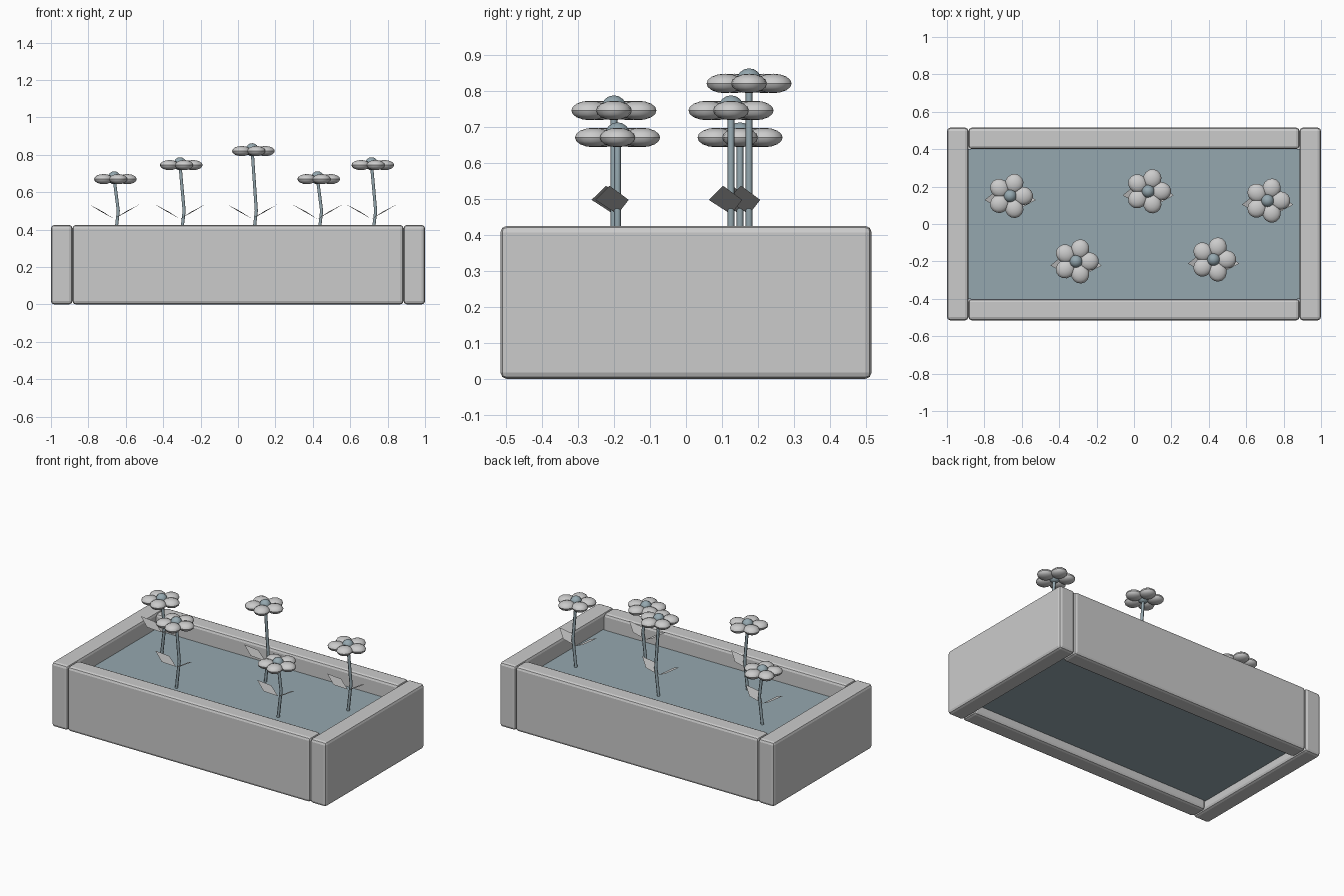
import bpy, math
from mathutils import Matrix

if "Cube" in bpy.data.objects:
    bpy.data.objects.remove(bpy.data.objects["Cube"])

slate = bpy.data.materials.new("slate")
slate.diffuse_color = (0.30, 0.39, 0.43, 1)
slate.use_nodes = True
slate.node_tree.nodes["Principled BSDF"].inputs["Base Color"].default_value = slate.diffuse_color


def smooth(ob, angle=35):
    bpy.ops.object.select_all(action='DESELECT')
    ob.select_set(True)
    bpy.context.view_layer.objects.active = ob
    bpy.ops.object.shade_smooth_by_angle(angle=math.radians(angle))


def box(name, lo, hi, bevel=0.0):
    bpy.ops.mesh.primitive_cube_add(size=1, location=[(a + b) / 2 for a, b in zip(lo, hi)])
    ob = bpy.context.object
    ob.name = name
    ob.scale = [b - a for a, b in zip(lo, hi)]
    bpy.ops.object.transform_apply(location=False, rotation=False, scale=True)
    if bevel:
        m = ob.modifiers.new("bevel", 'BEVEL')
        m.width = bevel
        m.segments = 2
    return ob


def ellipsoid(name, loc, radii, yaw=0.0):
    bpy.ops.mesh.primitive_uv_sphere_add(segments=14, ring_count=8, radius=1,
                                         location=loc, rotation=(0, 0, yaw))
    ob = bpy.context.object
    ob.name = name
    ob.scale = radii
    bpy.ops.object.transform_apply(location=False, rotation=False, scale=True)
    smooth(ob)
    return ob


# planter walls
for s, end, side in ((-1, "left", "front"), (1, "right", "back")):
    x = sorted((s * 0.885, s * 1.0))
    box(end + "_wall", (x[0], -0.515, 0), (x[1], 0.515, 0.425), 0.018)
    y = sorted((s * 0.4, s * 0.515))
    box(side + "_wall", (-0.885, y[0], 0), (0.885, y[1], 0.425), 0.018)

# soil bed
box("soil", (-0.885, -0.402, 0.06), (0.885, 0.402, 0.32)).data.materials.append(slate)


def stem(name, x, y, top):
    cu = bpy.data.curves.new(name, 'CURVE')
    cu.dimensions = '3D'
    cu.bevel_depth = 0.0095
    cu.bevel_resolution = 1
    cu.use_fill_caps = True
    sp = cu.splines.new('POLY')
    pts = [(x, y, 0.31), (x + 0.022, y, 0.5), (x, y, top)]
    sp.points.add(len(pts) - 1)
    for p, co in zip(sp.points, pts):
        p.co = (*co, 1)
    cu.materials.append(slate)
    bpy.context.collection.objects.link(bpy.data.objects.new(name, cu))


def leaf(name, x, y, s):
    pts = [(0, 0, 0.457), (0.062, -0.062, 0.497), (0.137, -0.022, 0.536), (0.072, 0.031, 0.497)]
    me = bpy.data.meshes.new(name)
    me.from_pydata([(x + s * a, y + b, c) for a, b, c in pts], [], [(0, 1, 2, 3)[::s]])
    bpy.context.collection.objects.link(bpy.data.objects.new(name, me))


# flowers: x, y, petal height
flowers = [(-0.662, 0.15, 0.67), (-0.31, -0.2, 0.745), (0.076, 0.175, 0.82),
           (0.425, -0.19, 0.67), (0.714, 0.125, 0.745)]
for i, (x, y, z) in enumerate(flowers, 1):
    stem(f"stem_{i}", x, y, z)
    leaf(f"leaf_{i}_left", x, y, -1)
    leaf(f"leaf_{i}_right", x, y, 1)
    for k in range(5):
        a = k * math.tau / 5
        ellipsoid(f"petal_{i}_{k + 1}",
                  (x + 0.07 * math.cos(a), y + 0.07 * math.sin(a), z),
                  (0.052, 0.049, 0.027), a)
    ellipsoid(f"flower_centre_{i}", (x, y, z + 0.007), (0.035, 0.035, 0.035)).data.materials.append(slate)
